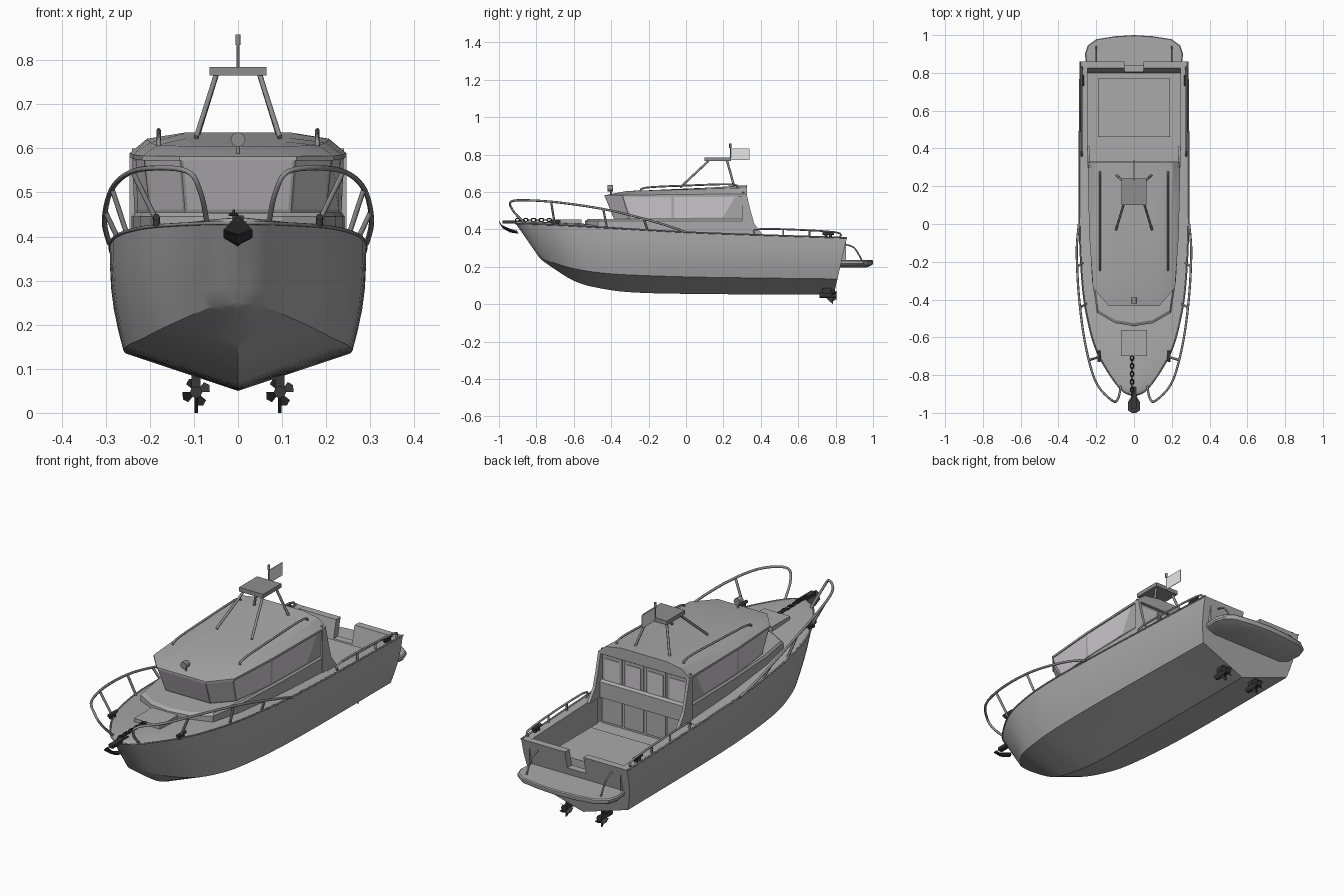
import bpy, bmesh, math
from mathutils import Vector

cube = bpy.data.objects.get("Cube")
if cube:
    bpy.data.objects.remove(cube, do_unlink=True)


def material(name, r, g, b, a=1.0):
    m = bpy.data.materials.new(name)
    m.use_nodes = True
    m.diffuse_color = (r, g, b, a)
    node = next(n for n in m.node_tree.nodes if n.type == 'BSDF_PRINCIPLED')
    node.inputs["Base Color"].default_value = (r, g, b, 1)
    node.inputs["Alpha"].default_value = a
    return m


PAINT = material("hull grey", .4, .4, .4)
METAL = material("rail grey", .27, .27, .27)
DARK = material("dark iron", .04, .04, .04)
GLASS = material("window glass", .6, .58, .6, .4)
CLOTH = material("flag cloth", .8, .8, .8)


def add(name, data, *mats):
    ob = bpy.data.objects.new(name, data)
    bpy.context.collection.objects.link(ob)
    for m in mats:
        data.materials.append(m)
    return ob


def mesh(name, verts, faces, mat, smooth=True, up=False):
    me = bpy.data.meshes.new(name)
    me.from_pydata([tuple(v) for v in verts], [], faces)
    bm = bmesh.new()
    bm.from_mesh(me)
    bmesh.ops.remove_doubles(bm, verts=bm.verts, dist=1e-4)
    bmesh.ops.recalc_face_normals(bm, faces=bm.faces)
    if up and sum(f.normal.z * f.calc_area() for f in bm.faces) < 0:
        bmesh.ops.reverse_faces(bm, faces=bm.faces)
    bm.to_mesh(me)
    bm.free()
    if smooth:
        me.shade_smooth()
        me.set_sharp_from_angle(angle=math.radians(30))
    return add(name, me, mat)


def loft(name, rows, mat, closed=False, caps=False, **kw):
    n = len(rows[0])
    verts = [p for r in rows for p in r]
    faces = [(i * n + j, i * n + (j + 1) % n, (i + 1) * n + (j + 1) % n, (i + 1) * n + j)
             for i in range(len(rows) - 1) for j in range(n if closed else n - 1)]
    if caps:
        faces += [tuple(range(n)), tuple(range(len(verts) - n, len(verts)))]
    return mesh(name, verts, faces, mat, **kw)


def box(name, lo, hi, mat):
    rows = [[(lo[0], lo[1], z), (hi[0], lo[1], z), (hi[0], hi[1], z), (lo[0], hi[1], z)]
            for z in (lo[2], hi[2])]
    return loft(name, rows, mat, closed=True, caps=True, smooth=False)


def tube(name, paths, r, mat):
    cu = bpy.data.curves.new(name, 'CURVE')
    cu.dimensions = '3D'
    cu.bevel_depth, cu.bevel_resolution, cu.use_fill_caps = r, 2, True
    for path in paths:
        sp = cu.splines.new('POLY')
        sp.points.add(len(path) - 1)
        for p, co in zip(sp.points, path):
            p.co = (*co, 1)
    return add(name, cu, mat)


def spline(pts, n):
    """Smooth curve through points of any dimension."""
    p = [pts[0], *pts, pts[-1]]
    out = []
    for i in range(1, len(p) - 2):
        for k in range(n):
            t = k / n
            out.append(tuple(.5 * (2 * b + (c - a) * t + (2 * a - 5 * b + 4 * c - d) * t * t
                                   + (3 * b - a - 3 * c + d) * t ** 3)
                             for a, b, c, d in zip(*p[i - 1:i + 3])))
    return out + [tuple(pts[-1])]


def flip(path):
    return [(-p[0], *p[1:]) for p in path]


def both(path):
    return [path, flip(path)]


def whole(half):
    """Half outline from +x round to -x."""
    return half + [q for q in reversed(flip(half)) if q not in half]


# Hull stations: sheer x y z, chine x y z, keel y z
stations = spline([
    (0, -.91, .43, 0, -.785, .25, -.785, .25),
    (.075, -.87, .43, .055, -.765, .242, -.75, .22),
    (.185, -.7, .424, .165, -.62, .195, -.6, .125),
    (.24, -.53, .415, .218, -.46, .168, -.46, .085),
    (.275, -.3, .402, .246, -.27, .155, -.27, .062),
    (.29, .1, .381, .26, .1, .144, .1, .054),
    (.285, .86, .355, .255, .81, .135, .79, .05)], 5)


def section(s):
    sheer, chine, keel = Vector(s[:3]), Vector(s[3:6]), Vector((0, *s[6:]))
    side = []
    for k in range(5):
        p = sheer.lerp(chine, k / 5)
        p.x += .035 * sheer.x * math.sin(math.pi * k / 5)
        side.append(tuple(p))
    half = side + [tuple(chine), tuple(chine.lerp(keel, .5))]
    return half + [tuple(keel)] + flip(half)[::-1]


rows = [section(s) for s in stations]
loft("hull", rows, PAINT)
stern = [(x, .79 + (z - .05) * .23, z) for x, y, z in rows[-1]]
stern += [(x, .79 + (z - .05) * .23, z) for x, z in ((-.05, .355), (-.05, .27), (.05, .27), (.05, .355))]
loft("transom", [stern, [(x * .99, y - .035, z) for x, y, z in stern]], PAINT,
     closed=True, caps=True, smooth=False)

# Deck, gunwales and cockpit
sheer = [s[:3] for s in stations]


def edge(y):
    for a, b in zip(sheer, sheer[1:]):
        if a[1] <= y <= b[1]:
            return Vector(a).lerp(Vector(b), (y - a[1]) / (b[1] - a[1]))
    return Vector(sheer[-1])


deck_ys = [p[1] for p in sheer if p[1] < .33] + [.33]
loft("foredeck", [[(e.x * k, y, e.z + .014 * (1 - k * k)) for k in (-1, -.5, 0, .5, 1)]
                  for y in deck_ys for e in [edge(y)]], PAINT, up=True)
for side in (1, -1):
    loft("gunwale", [[(side * e.x, y, e.z), (side * .245, y, e.z), (side * .245, y, .24)]
                     for y in (.33, .5, .68, .855) for e in [edge(y)]], PAINT, smooth=False, up=True)
box("cockpit_floor", (-.25, .3, .23), (.25, .83, .24), PAINT)
box("engine_hatch", (-.19, .46, .24), (.19, .77, .285), PAINT)
tube("rub_rail", both(sheer), .004, METAL)

# Swim platform
plat = whole([(.25, .82), (.26, .9), (.245, .945), (.2, .978), (.1, .994), (0, 1)])
loft("swim_platform", [[(x * k, .82 + (y - .82) * k, z) for x, y in plat]
                       for k, z in ((.8, .195), (.98, .21), (1, .217), (1, .23), (.98, .235))],
     PAINT, closed=True, caps=True)
tube("platform_handrails", both(spline([(.2, .85, .32), (.2, .9, .3), (.2, .94, .235)], 5)), .004, METAL)

# Trunk below the cabin
trunk = whole([(.243, .33), (.238, 0), (.222, -.3), (.195, -.47), (.1, -.525), (0, -.54)])
loft("cabin_trunk", [[(x, y, .37) for x, y in trunk], [(x, y, .445) for x, y in trunk],
                     [(x * .97, y * .97, .455) for x, y in trunk]],
     PAINT, closed=True, caps=True, smooth=False)

# Cabin walls with inset glass
base = whole([(.235, .31), (.235, .2), (.228, -.07), (.2, -.3), (.12, -.385)])
top = whole([(.24, .31), (.24, .27), (.232, -.07), (.213, -.34), (.13, -.435)])
walls = loft("cabin_walls", [[(x, y, .455) for x, y in base], [(x, y, .578) for x, y in top]],
             PAINT, smooth=False)
walls.data.materials.append(GLASS)
bm = bmesh.new()
bm.from_mesh(walls.data)
panes = [f for f in bm.faces if f.calc_center_median().y < .2]
bmesh.ops.inset_individual(bm, faces=panes, thickness=.009)
for f in panes:
    f.material_index = 1
bm.to_mesh(walls.data)
bm.free()

# Roof, rising towards the back
loft("cabin_roof", [[(x * k, .325 + (y - .31) * k, z + rise * (y + .44) / .75) for x, y in top]
                    for k, z, rise in ((1.02, .572, .008), (1.02, .582, .008), (.86, .605, .017), (.5, .612, .024))],
     PAINT, closed=True, caps=True)
box("rear_bulkhead", (-.24, .3, .24), (.24, .312, .6), PAINT)
for x in (-.175, -.06, .06, .175):
    box("door_panel", (x - .052, .312, .25), (x + .052, .317, .575), PAINT)
    box("door_window", (x - .04, .317, .43), (x + .04, .32, .56), GLASS)
tube("door_handles", both([(.012, .325, .4), (.012, .325, .44)]), .004, METAL)
wing = [(.3, .59), (.325, .585), (.345, .5), (.365, .43), (.41, .37), (.3, .37)]
for side in (1, -1):
    loft("cabin_wing", [[(side * x, y, z) for y, z in wing] for x in (.232, .246)],
         PAINT, closed=True, caps=True, smooth=False)

# Roof rails, mast, flag and searchlight
tube("roof_rails", both(spline([(.18, -.24, .595), (.18, -.22, .622), (.18, 0, .634),
                                (.18, .25, .64), (.18, .27, .61)], 4)), .005, METAL)
tube("mast_legs", both([(.095, -.03, .625), (.05, .12, .765)]) + both([(.095, .26, .62), (.05, .22, .765)]),
     .006, METAL)
box("mast_platform", (-.065, .1, .765), (.065, .24, .785), METAL)
tube("antenna", [[(0, .237, .77), (0, .237, .84)]], .003, METAL)
tube("antenna_tip", [[(0, .237, .835), (0, .237, .858)]], .006, METAL)
box("flag", (-.0015, .24, .77), (.0015, .34, .833), CLOTH)
tube("searchlight_post", [[(0, -.4, .58), (0, -.4, .615)]], .005, METAL)
tube("searchlight", [[(0, -.42, .62), (0, -.39, .62)]], .017, METAL)

# Bow and stern rails
bow = spline([(.07, -.86, .43), (.085, -.925, .5), (.115, -.935, .548), (.2, -.84, .555),
              (.255, -.65, .54), (.29, -.4, .5), (.303, -.15, .435), (.292, 0, .385)], 6)
posts = []
for y in (-.72, -.45, -.22):
    p = min(bow[12:], key=lambda q: abs(q[1] - y))
    e = edge(p[1] + .02)
    posts += both([p, (e.x * .97, e.y, e.z)])
tube("bow_rails", both(bow) + posts, .006, METAL)
tube("stern_rails", both(spline([(.275, .37, .37), (.278, .4, .402), (.278, .79, .386), (.275, .82, .355)], 4))
     + [p for y in (.52, .66) for p in both([(.278, y, .36), (.278, y, .397)])], .005, METAL)

# Foredeck hatch, cleats, chain and anchor
box("deck_hatch", (-.07, -.7, .43), (.07, -.56, .452), PAINT)
for y, x in ((-.7, .185), (.76, .272)):
    z = edge(y).z
    tube("cleats", both([(x, y - .03, z + .02), (x, y + .03, z + .02)])
         + both([(x, y - .012, z), (x, y - .012, z + .02)])
         + both([(x, y + .012, z), (x, y + .012, z + .02)]), .008, DARK)
links = []
for k in range(10):
    cy, turn = -.71 - .021 * k, k % 2
    ring = [(a * math.pi / 4) for a in range(9)]
    links.append([(-.01 + .009 * math.cos(a) * (1 - turn), cy + .014 * math.sin(a),
                   .45 + .009 * math.cos(a) * turn) for a in ring])
tube("anchor_chain", links, .003, DARK)
box("anchor_shank", (-.012, -.98, .432), (.012, -.86, .448), DARK)
loft("anchor_fluke", [[(-w, y, z), (0, y + .005, z - d), (w, y, z), (0, y, z + .008)]
                      for y, z, w, d in ((-1, .438, .012, .004), (-.985, .415, .033, .01),
                                         (-.945, .397, .033, .014), (-.9, .383, .006, .006))],
     DARK, closed=True, caps=True, smooth=False)

# Drive legs and propellers
for x in (-.095, .095):
    tube("propeller_hub", [[(x, .715, .047), (x, .805, .047)]], .014, DARK)
    box("drive_leg", (x - .01, .73, .045), (x + .01, .775, .1), DARK)
    loft("skeg", [[(x + s, .735, .045), (x + s, .785, .045), (x + s, .785, 0)] for s in (-.004, .004)],
         DARK, closed=True, caps=True, smooth=False)
    verts, faces = [], []
    for k in range(4):
        a = k * math.pi / 2 + .4
        for r, da, y in ((.01, -.4, .775), (.031, -.4, .775), (.034, .1, .79), (.029, .5, .805), (.01, .5, .8)):
            verts.append((x + r * math.cos(a + da), y, .047 + r * math.sin(a + da)))
        faces.append(tuple(range(k * 5, k * 5 + 5)))
    mesh("propeller_blades", verts, faces, DARK, smooth=False)
